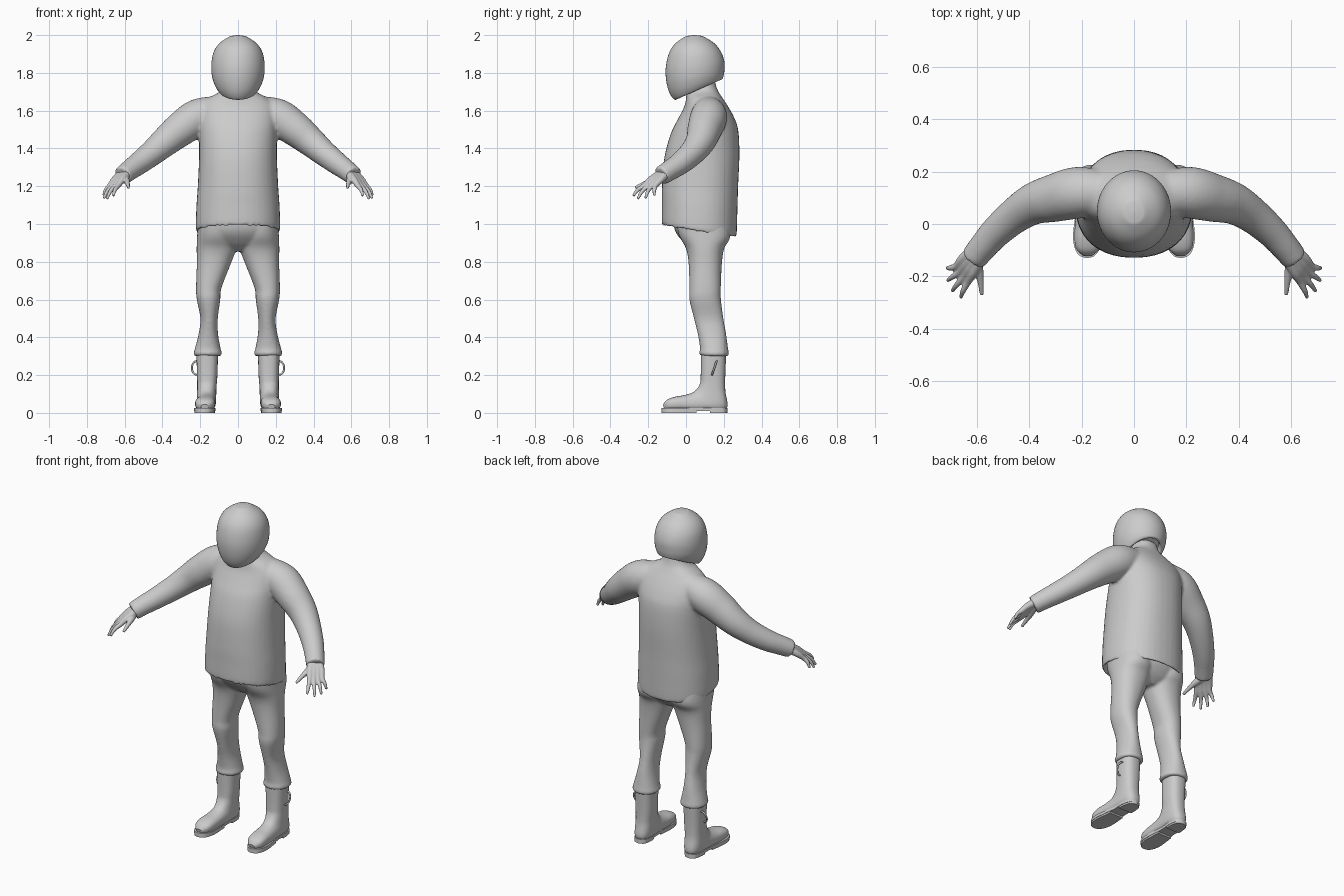
import bpy, bmesh
from math import cos, sin, pi, copysign
from mathutils import Vector

if "Cube" in bpy.data.objects:
    bpy.data.objects.remove(bpy.data.objects["Cube"])

def spline(pts, steps, closed=False):
    """Catmull-Rom interpolation of tuples of any length."""
    n, out = len(pts), []
    for i in range(n if closed else n - 1):
        idx = [i - 1, i, i + 1, i + 2]
        p = [pts[k % n] if closed else pts[min(max(k, 0), n - 1)] for k in idx]
        for s in range(steps):
            t = s / steps
            out.append(tuple(0.5 * (2*b + (c-a)*t + (2*a-5*b+4*c-d)*t*t + (3*b-a-3*c+d)*t**3)
                             for a, b, c, d in zip(*p)))
    return out if closed else out + [tuple(pts[-1])]

def skin(bm, rings, closed=False):
    """Bridge rings of points into a capped (or closed) surface."""
    vs = [[bm.verts.new(p) for p in r] for r in rings]
    n = len(vs[0])
    pairs = list(zip(vs, vs[1:])) + ([(vs[-1], vs[0])] if closed else [])
    for a, b in pairs:
        for i in range(n):
            j = (i + 1) % n
            bm.faces.new((a[i], a[j], b[j], b[i]))
    if not closed:
        bm.faces.new(vs[0])
        bm.faces.new(vs[-1])

def sup(v, p):
    return copysign(abs(v) ** (2 / p), v)

def loft(bm, rings, side=1, p=2.2, n=40, steps=5):
    """Each ring: centre x, half width, front y, front z, back y, back z."""
    out = []
    for cx, rx, yf, zf, yb, zb in spline(rings, steps):
        c = Vector((cx * side, (yf + yb) / 2, (zf + zb) / 2))
        v = Vector((0, (yb - yf) / 2, (zb - zf) / 2))
        u = Vector((rx, 0, 0))
        out.append([c + u * sup(cos(a), p) + v * sup(sin(a), p)
                    for a in (2 * pi * i / n for i in range(n))])
    skin(bm, out)

def tube(bm, path, side=1, n=20, steps=6, closed=False):
    """Round tube through points (x, y, z, radius)."""
    pts = spline(path, steps, closed)
    pos = [Vector((q[0] * side, q[1], q[2])) for q in pts]
    m, out = len(pos), []
    for i, q in enumerate(pts):
        if closed:
            d = pos[(i + 1) % m] - pos[i - 1]
        else:
            d = pos[min(i + 1, m - 1)] - pos[max(i - 1, 0)]
        d.normalize()
        ref = Vector((0, 1, 0)) if closed else Vector((0.8 * side, 0.6, 0.9))
        u = d.cross(ref).normalized() if closed else d.cross(Vector((0.5 * side, 0.6, 0.6))).normalized()
        w = d.cross(u)
        out.append([pos[i] + (u * cos(a) + w * sin(a)) * q[3]
                    for a in (2 * pi * k / n for k in range(n))])
    skin(bm, out, closed)

def finish(name, bm, voxel=0, smooth=0, mirror=False):
    bmesh.ops.recalc_face_normals(bm, faces=bm.faces[:])
    me = bpy.data.meshes.new(name)
    bm.to_mesh(me)
    bm.free()
    ob = bpy.data.objects.new(name, me)
    bpy.context.collection.objects.link(ob)
    if mirror:
        ob.modifiers.new("Mirror", 'MIRROR').use_mirror_merge = False
    if voxel:
        r = ob.modifiers.new("Fuse", 'REMESH')
        r.mode, r.voxel_size, r.use_smooth_shade = 'VOXEL', voxel, True
        s = ob.modifiers.new("Soften", 'SMOOTH')
        s.factor, s.iterations = 0.5, smooth
    else:
        bpy.ops.object.select_all(action='DESELECT')
        ob.select_set(True)
        bpy.context.view_layer.objects.active = ob
        bpy.ops.object.shade_smooth_by_angle(angle=0.7)
    return ob

# Helmet with slanted rim and recessed underside
bm = bmesh.new()
loft(bm, [(0, .001, .045, 2.0, .047, 2.0), (0, .028, .015, 1.997, .076, 1.997),
          (0, .05, -.008, 1.99, .098, 1.99), (0, .10, -.057, 1.955, .152, 1.955),
          (0, .13, -.09, 1.905, .186, 1.91), (0, .141, -.107, 1.83, .203, 1.86),
          (0, .138, -.105, 1.76, .203, 1.81), (0, .124, -.09, 1.70, .198, 1.78),
          (0, .106, -.066, 1.662, .192, 1.767), (0, .095, -.048, 1.662, .178, 1.767),
          (0, .09, -.04, 1.70, .165, 1.80)], p=2.0, n=48)
finish("helmet", bm)

# Sweater: body and both sleeves fused
bm = bmesh.new()
loft(bm, [(0, .19, -.09, 1.03, .235, .975), (0, .205, -.11, 1.005, .252, .945),
          (0, .222, -.127, .995, .267, .935), (0, .221, -.128, 1.1, .272, 1.06),
          (0, .213, -.127, 1.2, .276, 1.2), (0, .206, -.115, 1.35, .283, 1.37),
          (0, .207, -.08, 1.48, .276, 1.5), (0, .21, -.04, 1.56, .252, 1.57),
          (0, .20, -.01, 1.62, .218, 1.63), (0, .155, .0, 1.66, .188, 1.675),
          (0, .09, .002, 1.695, .165, 1.715), (0, .07, .01, 1.74, .15, 1.77)], p=2.25)
for s in (1, -1):
    tube(bm, [(.10, .12, 1.60, .08), (.21, .12, 1.565, .098), (.30, .10, 1.505, .092),
              (.38, .078, 1.44, .08), (.45, .035, 1.38, .069), (.52, -.025, 1.325, .061),
              (.57, -.08, 1.288, .055), (.612, -.132, 1.255, .051)], s, n=28)
finish("sweater", bm, 0.009, 6)

# Trousers: pelvis and both legs fused
bm = bmesh.new()
loft(bm, [(0, .195, -.07, 1.08, .22, 1.08), (0, .205, -.06, .97, .24, .97),
          (0, .17, -.01, .90, .21, .90), (0, .06, .05, .855, .16, .855)])
for s in (1, -1):
    loft(bm, [(.11, .10, -.06, 1.08, .21, 1.08), (.112, .104, -.04, .95, .235, .94),
              (.114, .105, .0, .87, .202, .87), (.128, .09, .014, .79, .19, .79),
              (.155, .067, .018, .66, .184, .66), (.156, .062, .018, .60, .185, .60),
              (.153, .046, .042, .50, .198, .50), (.157, .051, .062, .42, .212, .42),
              (.16, .067, .074, .345, .222, .345), (.16, .075, .07, .315, .227, .31),
              (.16, .066, .08, .302, .217, .30)], s)
finish("trousers", bm, 0.008, 5)

# Hands: each finger runs from the wrist, fused into a palm
bm = bmesh.new()
tips = [(.66, -.28, 1.148), (.693, -.256, 1.132), (.71, -.215, 1.135), (.712, -.168, 1.15)]
for i, tip in enumerate(tips):
    t = (i - 1.5) / 1.5
    wrist = Vector((.597 + .014 * t, -.115 + .014 * t, 1.268))
    palm = Vector((.632 + .020 * t, -.158 + .026 * t, 1.236))
    knuckle = Vector((.655 + .022 * t, -.19 + .03 * t, 1.205))
    mid = knuckle.lerp(Vector(tip), 0.55) + Vector((.004, -.003, .006))
    tube(bm, [(*wrist, .024), (*palm, .019), (*knuckle, .014), (*mid, .0105), (*tip, .007)], n=14)
tube(bm, [(.605, -.13, 1.25, .022), (.592, -.175, 1.232, .018), (.584, -.225, 1.212, .012),
          (.58, -.27, 1.192, .008)], n=14)
finish("hands", bm, 0.0045, 3, mirror=True)

# Boot uppers
bm = bmesh.new()
loft(bm, [(.163, .058, .078, .34, .214, .34), (.163, .054, .078, .2, .208, .2),
          (.165, .051, .072, .15, .208, .12), (.167, .051, .042, .112, .214, .022),
          (.170, .051, -.005, .095, .11, .012), (.174, .053, -.06, .085, -.03, .012),
          (.176, .044, -.10, .07, -.088, .014), (.177, .018, -.122, .045, -.116, .02)],
     p=2.5, n=36, steps=6)
finish("boot_uppers", bm, mirror=True)

# Soles: full welt plus separate forefoot and heel treads
half = [(-.13, .001), (-.122, .027), (-.095, .047), (-.045, .056), (.03, .05), (.09, .044),
        (.15, .047), (.2, .038), (.216, .018), (.22, .001)]
bm = bmesh.new()
for y0, y1, z0, z1, k in ((-1, 1, .01, .026, 1), (-1, .06, 0, .012, .95), (.125, 1, 0, .012, .95)):
    prof = [(y, w * k) for y, w in spline(half, 5) if y0 <= y <= y1]
    mid = lambda y: .175 - .03 * y
    outline = [(mid(y) + w, y) for y, w in prof] + [(mid(y) - w, y) for y, w in reversed(prof)]
    skin(bm, [[(x, y, z) for x, y in outline] for z in (z0, z1)])
finish("boot_soles", bm, mirror=True)

# Pull loops on the outer side of the boots
bm = bmesh.new()
loop = [(.219 + .025 * cos(a), .15 + .012 * sin(a), .238 + .036 * sin(a), .005)
        for a in (2 * pi * i / 12 for i in range(12))]
tube(bm, loop, n=10, steps=3, closed=True)
finish("boot_loops", bm, mirror=True)
